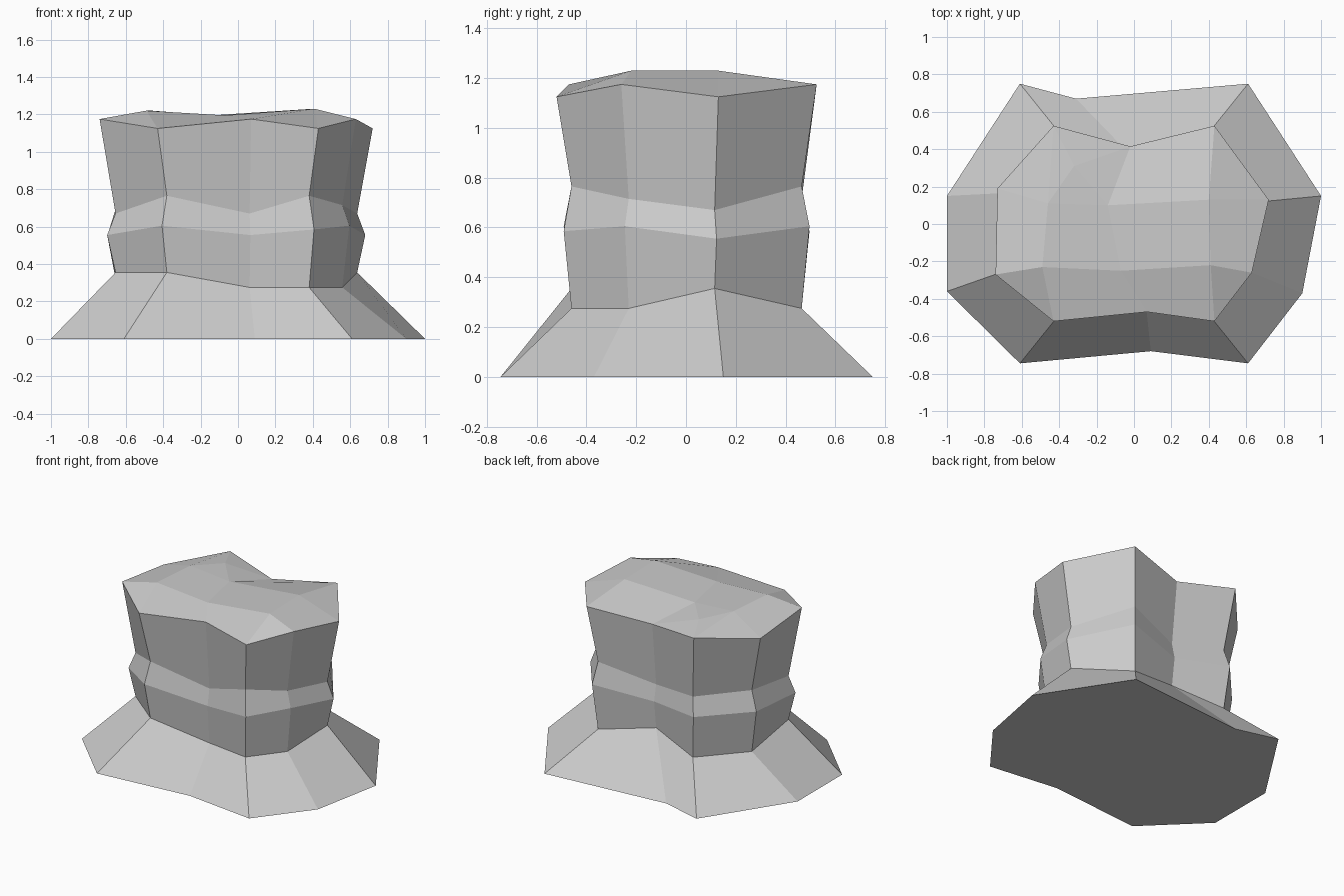
import bpy
import bmesh

default_cube = bpy.data.objects.get("Cube")
if default_cube:
    bpy.data.objects.remove(default_cube, do_unlink=True)


def make_material(name, value):
    material = bpy.data.materials.new(name)
    material.use_nodes = True
    colour = (value, value, value, 1)
    material.diffuse_color = colour
    material.node_tree.nodes["Principled BSDF"].inputs["Base Color"].default_value = colour
    return material


grey_stone = make_material("grey_stone", 0.6)


def make_object(name, bm):
    """Turn a bmesh into a flat-shaded object with consistent normals."""
    mesh = bpy.data.meshes.new(name)
    bm.to_mesh(mesh)
    bm.free()
    mesh.materials.append(grey_stone)
    obj = bpy.data.objects.new(name, mesh)
    bpy.context.collection.objects.link(obj)
    return obj


def make_ring(outline, heights, scale=1):
    """Place one uneven ring: a scaled outline with a height per corner."""
    return [(x * scale, y * scale, z) for (x, y), z in zip(outline, heights)]


def add_loft(bm, rings):
    """Join rings with quads; returns the vertices of every ring."""
    loops = [[bm.verts.new(point) for point in ring] for ring in rings]
    for lower, upper in zip(loops, loops[1:]):
        count = len(lower)
        for i in range(count):
            j = (i + 1) % count
            bm.faces.new((lower[i], lower[j], upper[j], upper[i]))
    return loops


# Outlines, counter-clockwise from the front corner on the -x side
foot_outline = [(-.61, -.745), (.09, -.68), (.61, -.745), (.9, -.37), (1, .15),
                (.61, .75), (-.31, .67), (-.61, .75), (-1, .15), (-1, -.36)]
rim_outline = [(-.43, -.52), (.07, -.47), (.43, -.52), (.63, -.26), (.72, .13),
               (.43, .525), (-.02, .415), (-.43, .525), (-.73, .19), (-.74, -.27)]

# Corner heights of each ring
neck, low, high = .355, .275, .555
foot_heights = [0] * len(foot_outline)
neck_heights = [neck, low, low, low, neck, low, neck, low, low, neck]
bulge_heights = [.605, high, .585, .605, high, .605, high, .585, .58, high]
pinch_heights = [.765, .67, .765, .715, .67, .765, .67, .715, .72, .67]
rim_heights = [1.125, 1.175] * 5

foot_ring = make_ring(foot_outline, foot_heights)
neck_ring = make_ring(rim_outline, neck_heights, .885)
bulge_ring = make_ring(rim_outline, bulge_heights, .945)
pinch_ring = make_ring(rim_outline, pinch_heights, .885)
rim_ring = make_ring(rim_outline, rim_heights)

# Sloping skirt with a flat underside
bm = bmesh.new()
loops = add_loft(bm, [foot_ring, neck_ring])
bm.faces.new(list(reversed(loops[0])))
make_object("skirt", bm)

# Faceted trunk with a raised belt
bm = bmesh.new()
add_loft(bm, [neck_ring, bulge_ring, pinch_ring, rim_ring])
make_object("trunk", bm)

# Uneven crown: rim corners joined to a small raised grid
bm = bmesh.new()
rim = [bm.verts.new(point) for point in rim_ring]
front_right, front_mid, front_left = [bm.verts.new(p) for p in (
    (-.49, -.23, 1.22), (-.07, -.25, 1.195), (.41, -.22, 1.23))]
back_right, back_mid, back_left = [bm.verts.new(p) for p in (
    (-.46, .11, 1.22), (-.14, .1, 1.195), (.4, .13, 1.23))]
back_knob = bm.verts.new((-.32, .31, 1.2))

# Raised vertex above each rim corner, in rim order
inner = [front_right, front_mid, front_left, front_left, back_left,
         back_left, back_mid, back_right, back_right, front_right]
for i, corner in enumerate(rim):
    j = (i + 1) % len(rim)
    border = [corner, rim[j], inner[j]]
    if inner[i] is not inner[j]:
        border.append(inner[i])
    if inner[i] is back_mid:
        # This panel rises to an extra point
        for a, b in zip(border, border[1:] + border[:1]):
            bm.faces.new((a, b, back_knob))
    else:
        bm.faces.new(border)
bm.faces.new((front_right, front_mid, back_mid, back_right))
bm.faces.new((front_mid, front_left, back_left, back_mid))
make_object("crown", bm)
